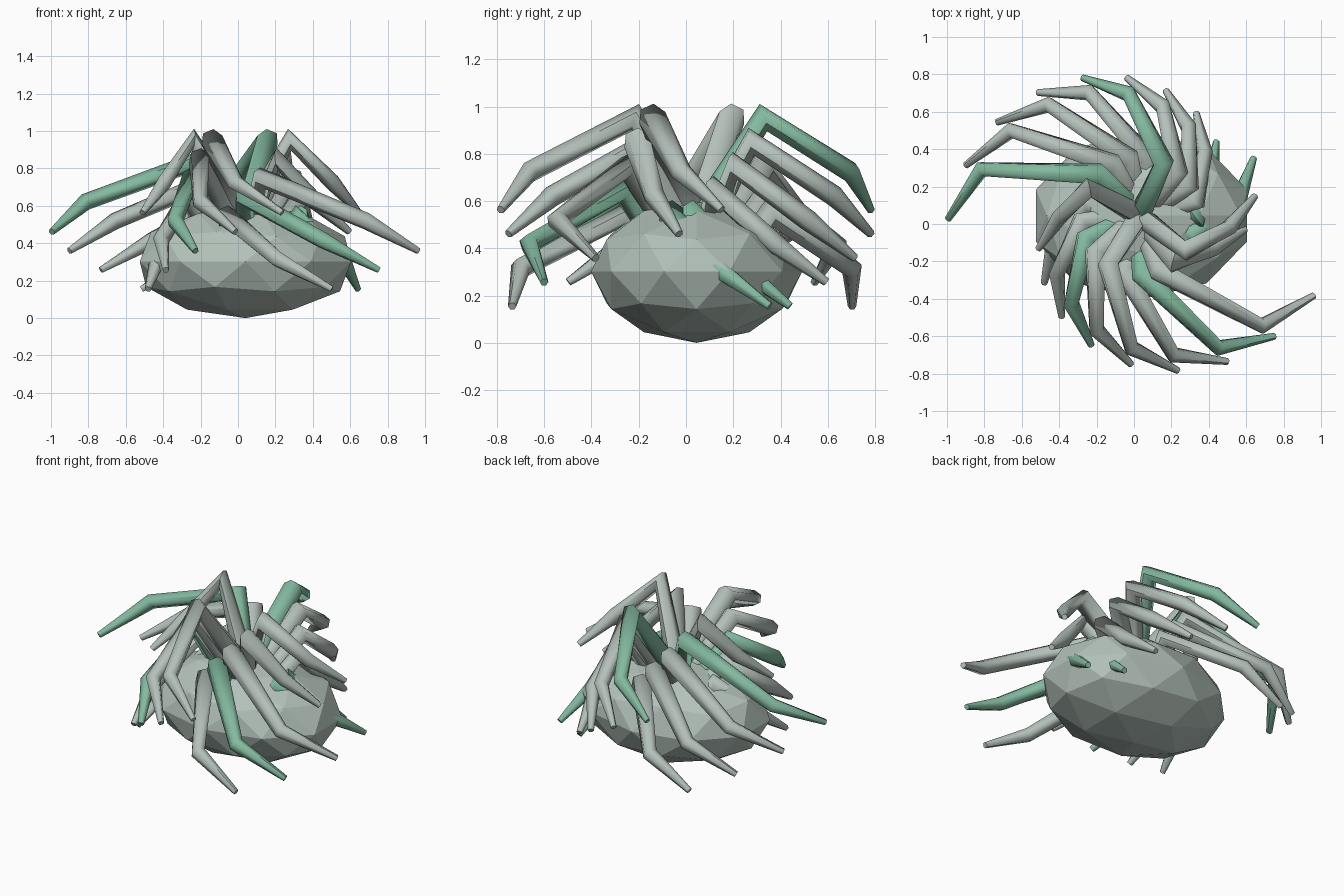
import bpy, bmesh, math
from mathutils import Vector

if "Cube" in bpy.data.objects:
    bpy.data.objects.remove(bpy.data.objects["Cube"])


def material(name, rgb):
    m = bpy.data.materials.new(name)
    m.use_nodes = True
    m.diffuse_color = (*rgb, 1)
    m.node_tree.nodes["Principled BSDF"].inputs["Base Color"].default_value = (*rgb, 1)
    return m


stone = material("pale grey green", (0.45, 0.54, 0.49))
leaf_grey = material("soft grey", (0.46, 0.53, 0.49))
leaf_green = material("mint green", (0.23, 0.49, 0.35))


def add_object(name, bm, mat, smooth):
    bmesh.ops.recalc_face_normals(bm, faces=bm.faces)
    mesh = bpy.data.meshes.new(name)
    bm.to_mesh(mesh)
    bm.free()
    mesh.materials.append(mat)
    obj = bpy.data.objects.new(name, mesh)
    bpy.context.collection.objects.link(obj)
    if smooth:
        bpy.ops.object.select_all(action="DESELECT")
        obj.select_set(True)
        bpy.context.view_layer.objects.active = obj
        bpy.ops.object.shade_smooth_by_angle(angle=math.radians(62))
    return obj


def tube(points, radii, sides=6):
    """Tapered tube whose rings lie on the bisecting plane of each bend."""
    bm = bmesh.new()
    side = (points[1] - points[0]).cross(points[2] - points[1]).normalized()
    rings = []
    for k, (p, r) in enumerate(zip(points, radii)):
        before = (p - points[max(k - 1, 0)]).normalized()
        after = (points[min(k + 1, len(points) - 1)] - p).normalized()
        t = (before + after).normalized()
        u = (side - t * side.dot(t)).normalized()
        v = t.cross(u)
        rings.append([bm.verts.new(p + r * (u * math.cos(a) + v * math.sin(a)))
                      for a in (math.tau * s / sides for s in range(sides))])
    for low, high in zip(rings, rings[1:]):
        for s in range(sides):
            n = (s + 1) % sides
            bm.faces.new((low[s], low[n], high[n], high[s]))
    bm.faces.new(rings[0])
    bm.faces.new(rings[-1])
    return bm


# Faceted body
bm = bmesh.new()
bmesh.ops.create_icosphere(bm, subdivisions=2, radius=1)
bmesh.ops.scale(bm, vec=(0.594, 0.447, 0.302), verts=bm.verts)
bmesh.ops.translate(bm, vec=(0.04, 0.045, 0.302), verts=bm.verts)
add_object("body", bm, stone, False)

# Swirl of bent leaves; height and reach repeat on different cycles
LEAVES = 21
CENTRE = Vector((0.03, 0.045, 0))


def spot(radius, degrees, z):
    a = math.radians(degrees)
    return CENTRE + Vector((radius * math.cos(a), radius * math.sin(a), z))


for i in range(LEAVES):
    tip_angle = 44 + i * 360 / LEAVES
    reach = 0.57 + 0.057 * (i % 9)
    z = 0.155 + 0.102 * (i % 5)
    path = [spot(0.0, 0, z - 0.06),
            spot(0.31, tip_angle - 47, z + 0.39),
            spot(reach - 0.145, tip_angle - 17.5, z + 0.16),
            spot(reach, tip_angle, z)]
    add_object(f"leaf_{i + 1}", tube(path, (0.06, 0.06, 0.045, 0.018)),
               leaf_green if i % 4 == 0 else leaf_grey, True)
